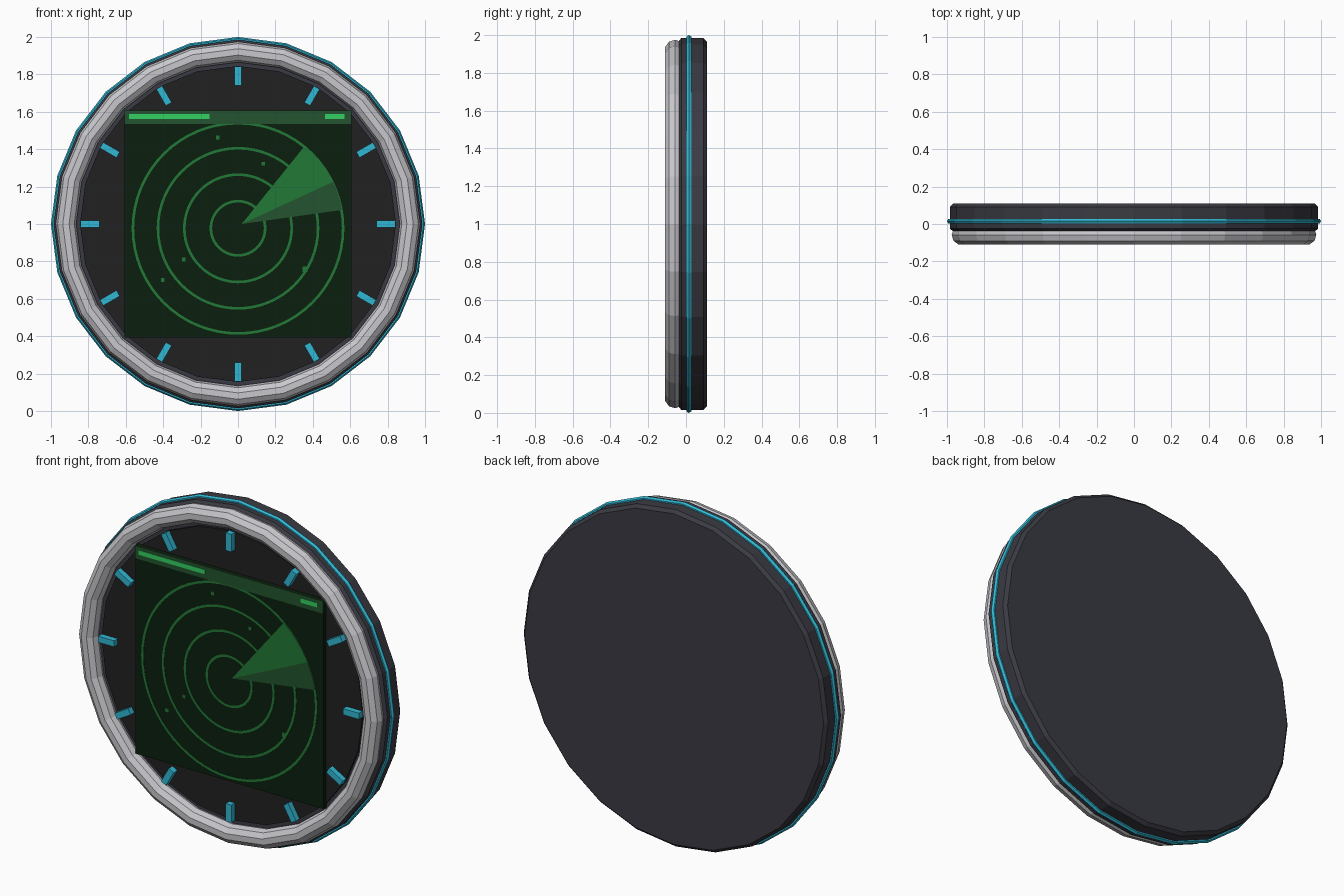
import bpy, bmesh, math
from math import sin, cos, pi, radians

if "Cube" in bpy.data.objects:
    bpy.data.objects.remove(bpy.data.objects["Cube"])


def mat(name, r, g, b):
    m = bpy.data.materials.new(name)
    lin = [((c / 255 + 0.055) / 1.055) ** 2.4 if c > 10 else c / 255 / 12.92 for c in (r, g, b)]
    m.diffuse_color = (*lin, 1)
    m.use_nodes = True
    m.node_tree.nodes["Principled BSDF"].inputs["Base Color"].default_value = m.diffuse_color
    return m


GREY = mat("dark grey", 58, 58, 67)
SILVER = mat("silver", 200, 200, 205)
BLACK = mat("black", 33, 33, 34)
CYAN = mat("cyan", 48, 184, 212)
SCREEN = mat("screen green", 11, 31, 14)
HEADER = mat("header green", 35, 84, 46)
LINE = mat("line green", 34, 120, 54)
BRIGHT = mat("bright green", 50, 208, 98)


def finish(name, bm, material):
    bmesh.ops.recalc_face_normals(bm, faces=bm.faces)
    me = bpy.data.meshes.new(name)
    bm.to_mesh(me)
    bm.free()
    me.materials.append(material)
    ob = bpy.data.objects.new(name, me)
    bpy.context.collection.objects.link(ob)
    return ob


def lathe(name, profile, material, closed=False, sides=24, zc=1.0):
    """Turn (radius, y) points round the y axis; open profiles get end caps."""
    bm = bmesh.new()
    rings = [[bm.verts.new((r * sin(2 * pi * k / sides), y, zc + r * cos(2 * pi * k / sides)))
              for k in range(sides)] for r, y in profile]
    n = len(rings)
    for i in range(n if closed else n - 1):
        a, b = rings[i], rings[(i + 1) % n]
        for k in range(sides):
            j = (k + 1) % sides
            bm.faces.new((a[k], a[j], b[j], b[k]))
    if not closed:
        bm.faces.new(rings[0])
        bm.faces.new(rings[-1])
    return finish(name, bm, material)


def circle(R, r, yc, n):
    return [(R + r * cos(2 * pi * k / n), yc + r * sin(2 * pi * k / n)) for k in range(n)]


def prism(name, pts, y0, y1, material):
    """Extrude an (x, z) outline from y0 to y1."""
    bm = bmesh.new()
    a = [bm.verts.new((x, y0, z)) for x, z in pts]
    b = [bm.verts.new((x, y1, z)) for x, z in pts]
    bm.faces.new(a)
    bm.faces.new(b)
    for i in range(len(pts)):
        j = (i + 1) % len(pts)
        bm.faces.new((a[i], a[j], b[j], b[i]))
    return finish(name, bm, material)


def plate(name, x0, x1, z0, z1, y0, y1, material):
    return prism(name, [(x0, z0), (x1, z0), (x1, z1), (x0, z1)], y0, y1, material)


# casing, rim and trim
lathe("casing", [(0.965, -0.04), (0.985, -0.025), (0.985, 0.092), (0.967, 0.11)], GREY)
lathe("front_rim", circle(0.92, 0.055, -0.058, 10), SILVER, closed=True)
lathe("edge_trim", circle(0.985, 0.015, 0.015, 6), CYAN, closed=True)
lathe("dial_face", [(0.845, -0.055), (0.845, -0.035)], BLACK)

# hour ticks
for k in range(12):
    t = radians(30 * k)
    s, c = sin(t), cos(t)
    pts = [(r * s + w * c, 1 + r * c - w * s)
           for r, w in ((0.74, -0.018), (0.74, 0.018), (0.843, 0.018), (0.843, -0.018))]
    prism(f"tick_{k + 1}", pts, -0.088, -0.05, CYAN)

# square screen with header strip and status bars
plate("screen", -0.608, 0.608, 0.392, 1.608, -0.08, -0.05, SCREEN)
plate("screen_header", -0.608, 0.608, 1.535, 1.608, -0.083, -0.079, HEADER)
plate("status_bar_left", -0.583, -0.153, 1.562, 1.588, -0.085, -0.082, BRIGHT)
plate("status_bar_right", 0.465, 0.57, 1.562, 1.588, -0.085, -0.082, BRIGHT)

# range rings
ZC = 0.977
for i, r in enumerate((0.145, 0.287, 0.428, 0.562)):
    w = 0.007
    lathe(f"range_ring_{i + 1}", [(r - w, -0.082), (r + w, -0.082), (r + w, -0.079), (r - w, -0.079)],
          LINE, closed=True, sides=64, zc=ZC)


# sweep wedge in two tones
def wedge(name, a0, a1, material):
    arc = [radians(a0 + (a1 - a0) * k / 10) for k in range(11)]
    prism(name, [(0.02, 1.0)] + [(0.565 * cos(t), ZC + 0.565 * sin(t)) for t in arc],
          -0.084, -0.079, material)


wedge("sweep_trail", 10, 26, HEADER)
wedge("sweep_front", 26, 51, LINE)

# blips
for i, (x, z, h) in enumerate(((-0.108, 1.462, 0.01), (0.135, 1.322, 0.01), (0.358, 0.758, 0.014),
                               (-0.29, 0.81, 0.01), (-0.403, 0.70, 0.01))):
    plate(f"blip_{i + 1}", x - h, x + h, z - h, z + h, -0.083, -0.079, LINE)
